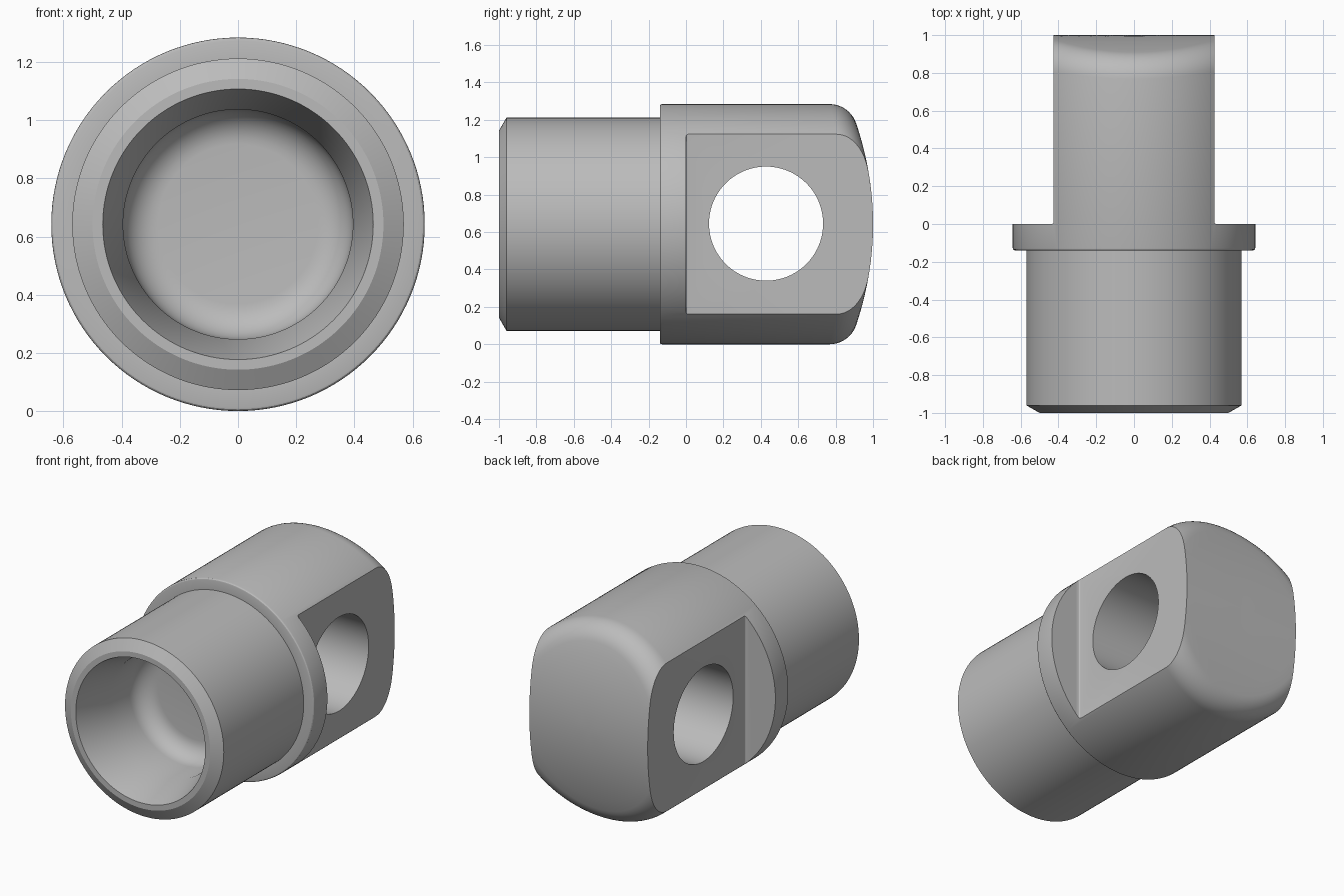
import bpy, bmesh, math
from mathutils import Matrix, Vector

if "Cube" in bpy.data.objects:
    bpy.data.objects.remove(bpy.data.objects["Cube"], do_unlink=True)

R = 0.642          # outer radius, also the height of the axis
SIDES = 128
FILLET = 0.15
CURVE = 0.31       # curvature of the rounded back end
HALF = 0.425       # half thickness of the tongue


def new_object(name, bm):
    bmesh.ops.recalc_face_normals(bm, faces=bm.faces)
    mesh = bpy.data.meshes.new(name)
    bm.to_mesh(mesh)
    bm.free()
    obj = bpy.data.objects.new(name, mesh)
    bpy.context.collection.objects.link(obj)
    return obj


def arc(cx, cy, radius, start, end, steps):
    angles = [math.radians(start + (end - start) * i / steps) for i in range(steps + 1)]
    return [(cx + radius * math.cos(a), cy + radius * math.sin(a)) for a in angles]


# Blind bore, chamfered spigot and flange edge, as (radius, y)
front_profile = [(0, -0.43)] + arc(0.275, -0.55, 0.12, 90, 0, 8)
front_profile += [(0.395, -0.75), (0.465, -1), (0.5, -1), (0.57, -0.96), (0.57, -0.14)]
front_profile += arc(R - 0.012, -0.128, 0.012, -90, 0, 3)


def back_profile(sine):
    """Fillet and end face, curved in the vertical direction only."""
    k = CURVE * sine * sine
    centre = R - FILLET
    tilt = 0
    for _ in range(6):
        tilt = math.atan(2 * k * (centre + FILLET * math.sin(tilt)))
    touch = centre + FILLET * math.sin(tilt)
    cy = 1 - k * touch ** 2 - FILLET * math.cos(tilt)
    pts = arc(centre, cy, FILLET, 0, 90 - math.degrees(tilt), 10)
    return pts + [(touch * t / 8, 1 - k * (touch * t / 8) ** 2) for t in range(7, -1, -1)]


# Main body: a lathe whose end shape varies with the angle
bm = bmesh.new()
columns = []
for i in range(SIDES):
    a = math.tau * i / SIDES
    profile = front_profile + back_profile(math.sin(a))
    columns.append([bm.verts.new((r * math.cos(a), y, R + r * math.sin(a))) for r, y in profile])
for i, col in enumerate(columns):
    nxt = columns[(i + 1) % SIDES]
    for j in range(len(col) - 1):
        bm.faces.new((col[j], col[j + 1], nxt[j + 1], nxt[j]))
bmesh.ops.remove_doubles(bm, verts=bm.verts, dist=1e-5)
body = new_object("rod_end_body", bm)

# Side cutters that leave the flat tongue, with a soft root corner
cutters = []
for side in (1, -1):
    bm = bmesh.new()
    bmesh.ops.create_cube(bm, size=1, matrix=Matrix.Translation((side * (HALF + 0.5), 1, R))
                          @ Matrix.Diagonal((1, 2, 2, 1)))
    root = [e for e in bm.edges if all(abs(v.co.y) < 0.01 and abs(v.co.x) < 0.5 for v in e.verts)]
    bmesh.ops.bevel(bm, geom=root, offset=0.012, segments=3, profile=0.5, affect='EDGES')
    cutters.append(new_object("side_cutter", bm))

# Cross pin hole
bm = bmesh.new()
bmesh.ops.create_cone(bm, cap_ends=True, segments=96, radius1=0.305, radius2=0.305, depth=2,
                      matrix=Matrix.Translation((0, 0.428, R + 0.003)) @ Matrix.Rotation(math.pi / 2, 4, 'Y'))
cutters.append(new_object("pin_hole_cutter", bm))

bpy.ops.object.select_all(action='DESELECT')
bpy.context.view_layer.objects.active = body
body.select_set(True)
for cutter in cutters:
    cutter.hide_render = True
    mod = body.modifiers.new("cut", 'BOOLEAN')
    mod.operation = 'DIFFERENCE'
    mod.solver = 'EXACT'
    mod.object = cutter
    bpy.ops.object.modifier_apply(modifier=mod.name)
    bpy.data.objects.remove(cutter, do_unlink=True)

# Single grey metal colour
grey = bpy.data.materials.new("plain_grey")
grey.use_nodes = True
colour = (0.5, 0.5, 0.5, 1)
grey.diffuse_color = colour
grey.node_tree.nodes["Principled BSDF"].inputs["Base Color"].default_value = colour
body.data.materials.clear()
body.data.materials.append(grey)
for poly in body.data.polygons:
    poly.material_index = 0

bpy.ops.object.shade_smooth_by_angle(angle=math.radians(25))
